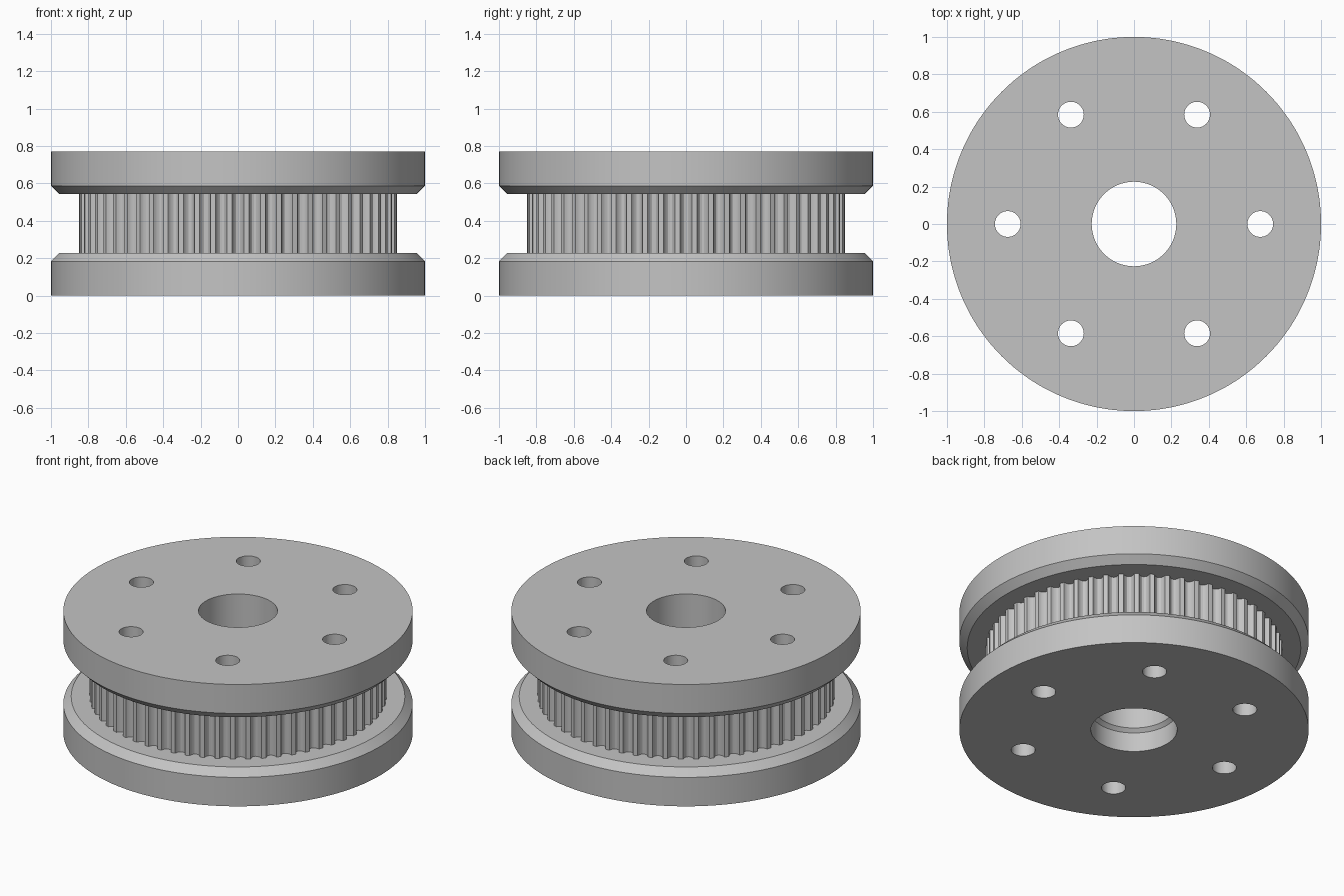
import bpy, bmesh
from math import sin, cos, pi, radians

cube = bpy.data.objects.get("Cube")
if cube:
    bpy.data.objects.remove(cube, do_unlink=True)

HEIGHT = 0.77
TEETH = 60
BOLTS = 6

grey = bpy.data.materials.new("plain grey")
grey.use_nodes = True
colour = (0.55, 0.55, 0.55, 1)
grey.diffuse_color = colour
grey.node_tree.nodes["Principled BSDF"].inputs["Base Color"].default_value = colour


def make_object(name, bm):
    bmesh.ops.recalc_face_normals(bm, faces=bm.faces)
    mesh = bpy.data.meshes.new(name)
    bm.to_mesh(mesh)
    bm.free()
    mesh.materials.append(grey)
    obj = bpy.data.objects.new(name, mesh)
    bpy.context.collection.objects.link(obj)
    return obj


# Tooth form: angle from the groove centre in degrees, drum radius there
half_groove = [(0.8, 0.819), (1.5, 0.829), (1.8, 0.838), (2.1, 0.85)]
tooth = ([(-a, r) for a, r in reversed(half_groove)] + [(0, 0.816)]
         + half_groove + [(3, 0.85)])
columns = [(radians(a) + 2 * pi * i / TEETH, r)
           for i in range(TEETH) for a, r in tooth]

# Closed lathe section: None marks the toothed drum radius
lower_rim = [(1.0, 0), (1.0, 0.183), (0.955, 0.228), (None, 0.228)]
upper_rim = [(r, HEIGHT - z) for r, z in reversed(lower_rim)]
bore = [(0.226, HEIGHT), (0.226, 0.143), (0.247, 0.122), (0.247, 0)]
section = lower_rim + upper_rim + bore

# Pulley body: two flanges, toothed drum and stepped bore
bm = bmesh.new()
rings = []
for angle, drum in columns:
    rings.append([bm.verts.new(((r or drum) * cos(angle), (r or drum) * sin(angle), z))
                  for r, z in section])
for i, ring in enumerate(rings):
    after = rings[(i + 1) % len(rings)]
    for j in range(len(section)):
        k = (j + 1) % len(section)
        bm.faces.new((ring[j], after[j], after[k], ring[k]))
body = make_object("toothed_pulley", bm)

# Bolt holes through the full height
bm = bmesh.new()
for i in range(BOLTS):
    a = 2 * pi * i / BOLTS
    made = bmesh.ops.create_cone(bm, cap_ends=True, segments=40,
                                 radius1=0.069, radius2=0.069, depth=2)
    bmesh.ops.translate(bm, verts=made["verts"],
                        vec=(0.675 * cos(a), 0.675 * sin(a), HEIGHT / 2))
cutter = make_object("bolt_hole_cutter", bm)
cutter.hide_render = True

cut = body.modifiers.new("bolt_holes", "BOOLEAN")
cut.operation = "DIFFERENCE"
cut.solver = "EXACT"
cut.object = cutter
bpy.ops.object.select_all(action="DESELECT")
body.select_set(True)
bpy.context.view_layer.objects.active = body
bpy.ops.object.modifier_apply(modifier=cut.name)
bpy.data.objects.remove(cutter, do_unlink=True)

bpy.ops.object.shade_smooth_by_angle(angle=radians(28))
